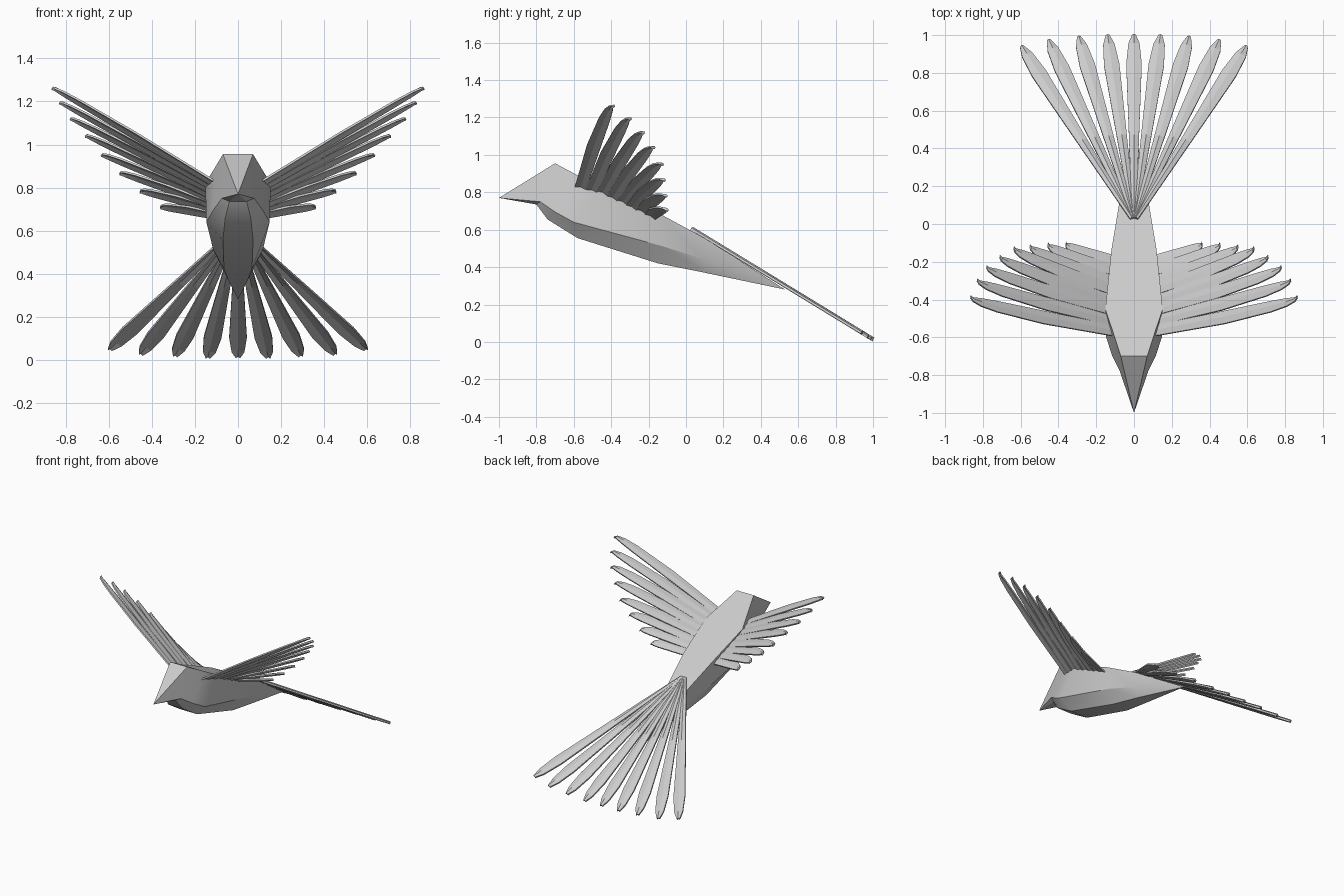
import bpy, bmesh
from mathutils import Vector as V

if "Cube" in bpy.data.objects:
    bpy.data.objects.remove(bpy.data.objects["Cube"])


def make_object(name, bm):
    bmesh.ops.recalc_face_normals(bm, faces=bm.faces)
    me = bpy.data.meshes.new(name)
    bm.to_mesh(me)
    bm.free()
    ob = bpy.data.objects.new(name, me)
    bpy.context.collection.objects.link(ob)
    return ob


def feather(bm, base, tip, normal, profile, ridge, thick):
    """Closed blade with a raised midrib; profile rows are (t, edge_a, edge_b)."""
    d = tip - base
    side = normal.cross(d).normalized()
    up = d.cross(side).normalized()
    rings = []
    for t, a, b in profile:
        p = base + d * t
        mid = p + side * (a + b) / 2 + up * ridge
        row = [p + side * a, mid, p + side * b]
        pts = [q + up * thick / 2 for q in row] + [q - up * thick / 2 for q in reversed(row)]
        rings.append([bm.verts.new(q) for q in pts])
    for r, s in zip(rings, rings[1:]):
        for i in range(6):
            j = (i + 1) % 6
            bm.faces.new((r[i], r[j], s[j], s[i]))
    bm.faces.new(rings[0])
    bm.faces.new(rings[-1])


# Body: faceted hull from beak tip to rump; rows are top, side and belly edges
stations = [
    ((.07, -.70, .955), (.075, -.78, .75), (.04, -.80, .735)),
    ((.11, -.575, .888), (.115, -.70, .695), (.06, -.74, .655)),
    ((.152, -.45, .82), (.147, -.60, .64), (.07, -.58, .555)),
    ((.12, -.14, .685), (.115, -.12, .51), (.065, -.15, .42)),
    ((.08, .10, .555), (.08, .10, .44), (.045, .10, .37)),
]
bm = bmesh.new()
rings = []
for st in stations:
    right = [V(p) for p in st]
    left = [V((-p.x, p.y, p.z)) for p in reversed(right)]
    rings.append([bm.verts.new(p) for p in right + left])
beak = bm.verts.new((0, -1, .77))
rump = bm.verts.new((0, .53, .28))
for i in range(6):
    j = (i + 1) % 6
    for r, s in zip(rings, rings[1:]):
        bm.faces.new((r[i], r[j], s[j], s[i]))
    bm.faces.new((beak, rings[0][i], rings[0][j]))
    bm.faces.new((rump, rings[-1][i], rings[-1][j]))
body = make_object("body", bm)
bpy.context.view_layer.objects.active = body
body.select_set(True)
bpy.ops.object.shade_smooth_by_angle(angle=0.5)

# Wings: overlapping feathers with straight leading edges, mirrored
tips = [(.865, -.38, 1.258), (.83, -.29, 1.19), (.78, -.22, 1.115), (.71, -.165, 1.035),
        (.635, -.12, .945), (.55, -.11, .86), (.455, -.10, .775), (.36, -.095, .70)]
first, last = V((.10, -.54, .80)), V((.09, -.17, .655))
wing_normal = V((-.193, .122, .279)).normalized()
wing_profile = [(0, 0, .06), (.5, 0, .074), (.82, 0, .062), (.93, .003, .048), (.985, .008, .03), (1, 0, .012)]
bm = bmesh.new()
for i, tip in enumerate(tips):
    base = first.lerp(last, i / (len(tips) - 1)) - wing_normal * .003 * (i % 2)
    feather(bm, base, V(tip), wing_normal,
            [(t, -a, -b) for t, a, b in wing_profile], .006, .01)
wings = make_object("wings", bm)
wings.modifiers.new("mirror", "MIRROR").use_mirror_merge = False

# Tail: fan of nine pointed feathers
tail_normal = V((0, .6, 1)).normalized()
tail_profile = [(0, -.01, .01), (.45, -.027, .027), (.84, -.041, .041), (.95, -.03, .03), (1, -.01, .01)]
half_fan = [(0, 1.0), (.14, .998), (.292, .99), (.452, .972), (.595, .94)]
bm = bmesh.new()
for k, (x, y) in enumerate(half_fan):
    for s in ((1,) if k == 0 else (1, -1)):
        lift = -.003 * (k % 2)
        tip = V((s * x, y, .611 - .6 * y + lift))
        base = V((s * .003 * k, .03, .603 + lift))
        feather(bm, base, tip, tail_normal, tail_profile, .008, .012)
make_object("tail", bm)
bpy.context.view_layer.update()
